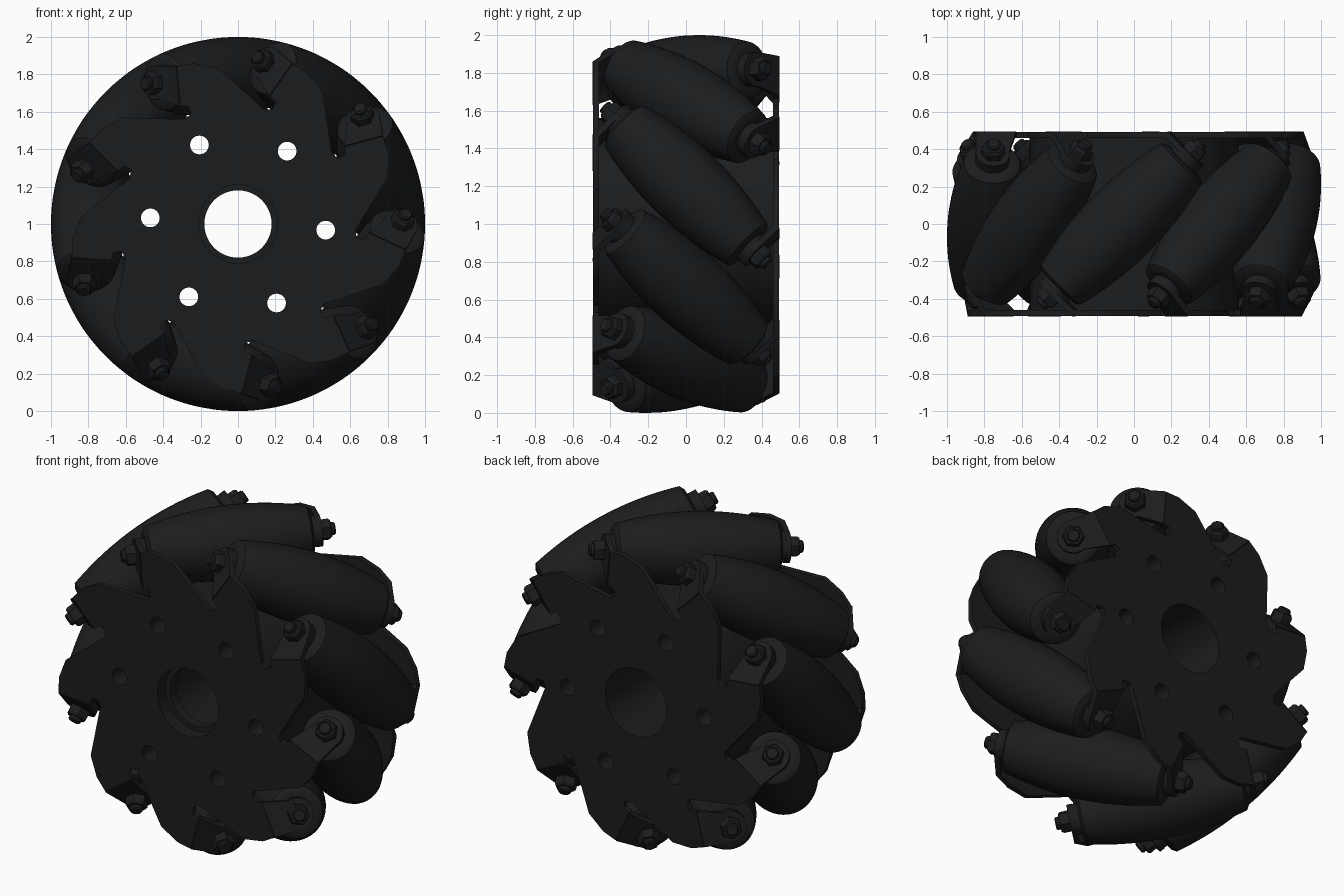
import bpy, bmesh
from math import sin, cos, pi, sqrt, radians
from mathutils import Matrix, Vector

if "Cube" in bpy.data.objects:
    bpy.data.objects.remove(bpy.data.objects["Cube"])

N = 9                      # rollers
RC = 0.79                  # distance of roller axis from wheel axis
TAB = 0.515                # tab position along the roller axis
ANGLES = [radians(-25 + 360 / N * k) for k in range(N)]

black = bpy.data.materials.new("black")
black.diffuse_color = (0.011, 0.012, 0.013, 1)
black.use_nodes = True
black.node_tree.nodes["Principled BSDF"].inputs["Base Color"].default_value = black.diffuse_color


def add(name, mesh, matrix=Matrix()):
    ob = bpy.data.objects.new(name, mesh)
    bpy.context.collection.objects.link(ob)
    ob.matrix_world = matrix
    return ob


def finish(mesh):
    mesh.materials.clear()
    mesh.materials.append(black)
    for p in mesh.polygons:
        p.use_smooth = True
    mesh.set_sharp_from_angle(angle=radians(32))
    return mesh


def from_bmesh(name, bm):
    bmesh.ops.recalc_face_normals(bm, faces=bm.faces)
    mesh = bpy.data.meshes.new(name)
    bm.to_mesh(mesh)
    bm.free()
    return finish(mesh)


def lathe(name, profile, n):
    """Closed solid of revolution about local z from (radius, z) points."""
    bm = bmesh.new()
    rings = [[bm.verts.new((r * cos(2 * pi * i / n), r * sin(2 * pi * i / n), z))
              for i in range(n)] for r, z in profile]
    for a, b in zip(rings, rings[1:]):
        for i in range(n):
            j = (i + 1) % n
            bm.faces.new((a[i], a[j], b[j], b[i]))
    bm.faces.new(rings[0])
    bm.faces.new(rings[-1])
    return from_bmesh(name, bm)


def circle(r, cx=0, cy=0, n=64):
    return [(cx + r * cos(2 * pi * i / n), cy + r * sin(2 * pi * i / n)) for i in range(n)]


def slab(name, loops, y0, y1):
    """Flat part with holes, outlined in x-z and filled from y0 to y1."""
    cu = bpy.data.curves.new(name, 'CURVE')
    cu.dimensions, cu.fill_mode, cu.extrude = '2D', 'BOTH', (y1 - y0) / 2
    for pts in loops:
        sp = cu.splines.new('POLY')
        sp.points.add(len(pts) - 1)
        for p, (x, z) in zip(sp.points, pts):
            p.co = (x, z, 0, 1)
        sp.use_cyclic_u = True
    ob = add(name, cu, Matrix.Translation((0, (y0 + y1) / 2, 1)) @ Matrix.Rotation(pi / 2, 4, 'X'))
    bpy.ops.object.select_all(action='DESELECT')
    ob.select_set(True)
    bpy.context.view_layer.objects.active = ob
    bpy.ops.object.convert(target='MESH')
    finish(bpy.context.object.data)


# side plates: nine hooked teeth, six bolt holes and a bore
TOOTH = [(.594, -.198), (.84, .035), (.876, .16), (.87, .252), (.655, .252), (.65, .21), (.61, .2)]
holes = [circle(.05, .47 * cos(a), .47 * sin(a), 32)
         for a in (radians(-4 + 60 * k) for k in range(6))]


def plate_outline(side):
    pts = []
    for a in ANGLES[::side]:
        pts += [(r * cos(a) - side * t * sin(a), r * sin(a) + side * t * cos(a)) for r, t in TOOTH]
    return pts


slab("front_plate", [plate_outline(1), circle(.21)] + holes, -.492, -.46)
slab("back_plate", [plate_outline(-1), circle(.21)] + holes, .46, .492)

# central drum between the plates, with a narrow lip in the bore
slab("hub_drum", [circle(.56, n=96), circle(.21)] + holes, -.461, .461)
slab("bore_lip", [circle(.215), circle(.18)], -.41, -.35)

# barrel roller: envelope profile that touches the wheel circle
profile = [(.09, -.5), (.09, -.475), (.125, -.475)]
for i in range(33):
    s = -.42 + .84 * i / 32
    q = sqrt(RC * RC + s * s / 2)
    d, slope = 1 - q, -s / 2 / q
    profile.append((d * sqrt(1 - slope * slope), s - d * slope))
profile += [(.125, .475), (.09, .475), (.09, .5)]
roller_mesh = lathe("roller", profile, 48)

# bolt parts at a roller end
nut_mesh = lathe("nut", [(.064, .528), (.064, .575), (.054, .588)], 6)
tip_mesh = lathe("bolt_tip", [(.037, .47), (.037, .605), (.03, .613)], 20)

# bent tab: tapers from the plate to a rounded end around the bolt
outline = [(.87 - RC, -.168), (.655 - RC, -.168)]
outline += [(.092 * cos(a), .092 * sin(a)) for a in (pi * (1.08 - 1.1 * i / 16) for i in range(17))]
bm = bmesh.new()
face = bm.faces.new([bm.verts.new((x, w, TAB - .016)) for x, w in outline])
ext = bmesh.ops.extrude_face_region(bm, geom=[face])
bmesh.ops.translate(bm, vec=(0, 0, .032), verts=[v for v in ext["geom"] if isinstance(v, bmesh.types.BMVert)])
tab_mesh = from_bmesh("tab", bm)

# place rollers, tabs and bolts round the wheel
flip = Matrix.Rotation(pi, 4, 'X')
for k, a in enumerate(ANGLES):
    radial = Vector((cos(a), 0, sin(a)))
    tangent = Vector((-sin(a), 0, cos(a)))
    axis = (tangent - Vector((0, 1, 0))).normalized()
    m = Matrix((radial, axis.cross(radial), axis)).transposed().to_4x4()
    m.translation = radial * RC + Vector((0, 0, 1))
    add(f"roller_{k}", roller_mesh, m)
    for side, mm in (("front", m), ("back", m @ flip)):
        add(f"{side}_tab_{k}", tab_mesh, mm)
        add(f"{side}_nut_{k}", nut_mesh, mm)
        add(f"{side}_bolt_tip_{k}", tip_mesh, mm)
